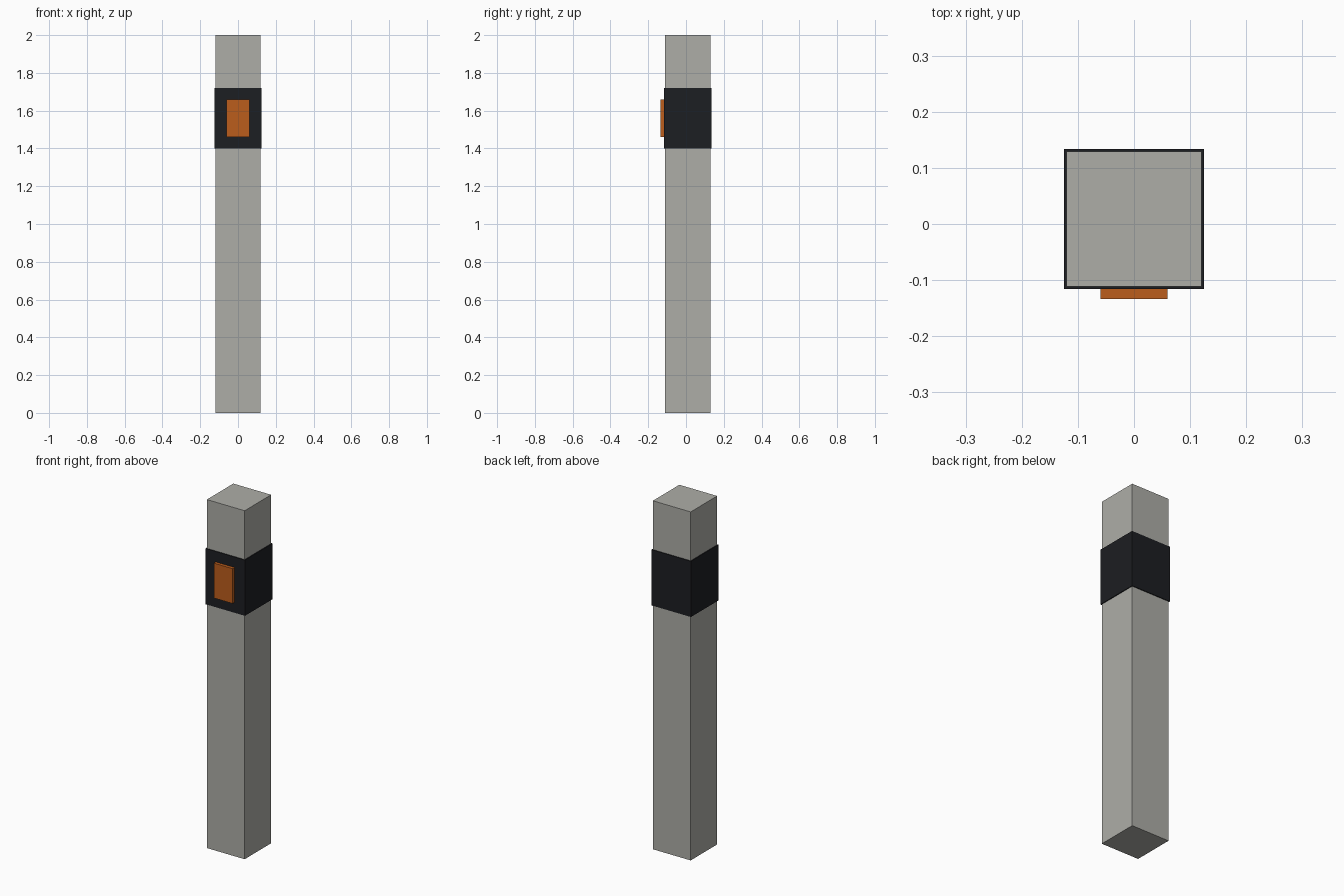
import bpy

if "Cube" in bpy.data.objects:
    bpy.data.objects.remove(bpy.data.objects["Cube"])

CY = 0.009  # post centre, set back so the whole model is centred on y = 0


def material(name, rgb):
    mat = bpy.data.materials.new(name)
    mat.diffuse_color = (*rgb, 1)
    mat.use_nodes = True
    mat.node_tree.nodes["Principled BSDF"].inputs["Base Color"].default_value = mat.diffuse_color
    return mat


def box(name, x, y, z, mat):
    """Box from (min, max) ranges on each axis."""
    centre = [(a + b) / 2 for a, b in (x, y, z)]
    bpy.ops.mesh.primitive_cube_add(size=1, location=centre)
    obj = bpy.context.object
    obj.name = name
    obj.scale = [b - a for a, b in (x, y, z)]
    bpy.ops.object.transform_apply(location=False, rotation=False, scale=True)
    obj.data.materials.append(mat)
    return obj


concrete = material("concrete", (0.42, 0.42, 0.39))
black = material("black", (0.012, 0.013, 0.016))
orange = material("orange", (0.50, 0.11, 0.012))

# Square post
box("post", (-0.12, 0.12), (CY - 0.12, CY + 0.12), (0, 2), concrete)
# Dark band wrapped around the post
box("band", (-0.125, 0.125), (CY - 0.125, CY + 0.125), (1.40, 1.72), black)
# Orange reflector on the front of the band
box("reflector", (-0.06, 0.06), (-0.134, -0.114), (1.46, 1.66), orange)
